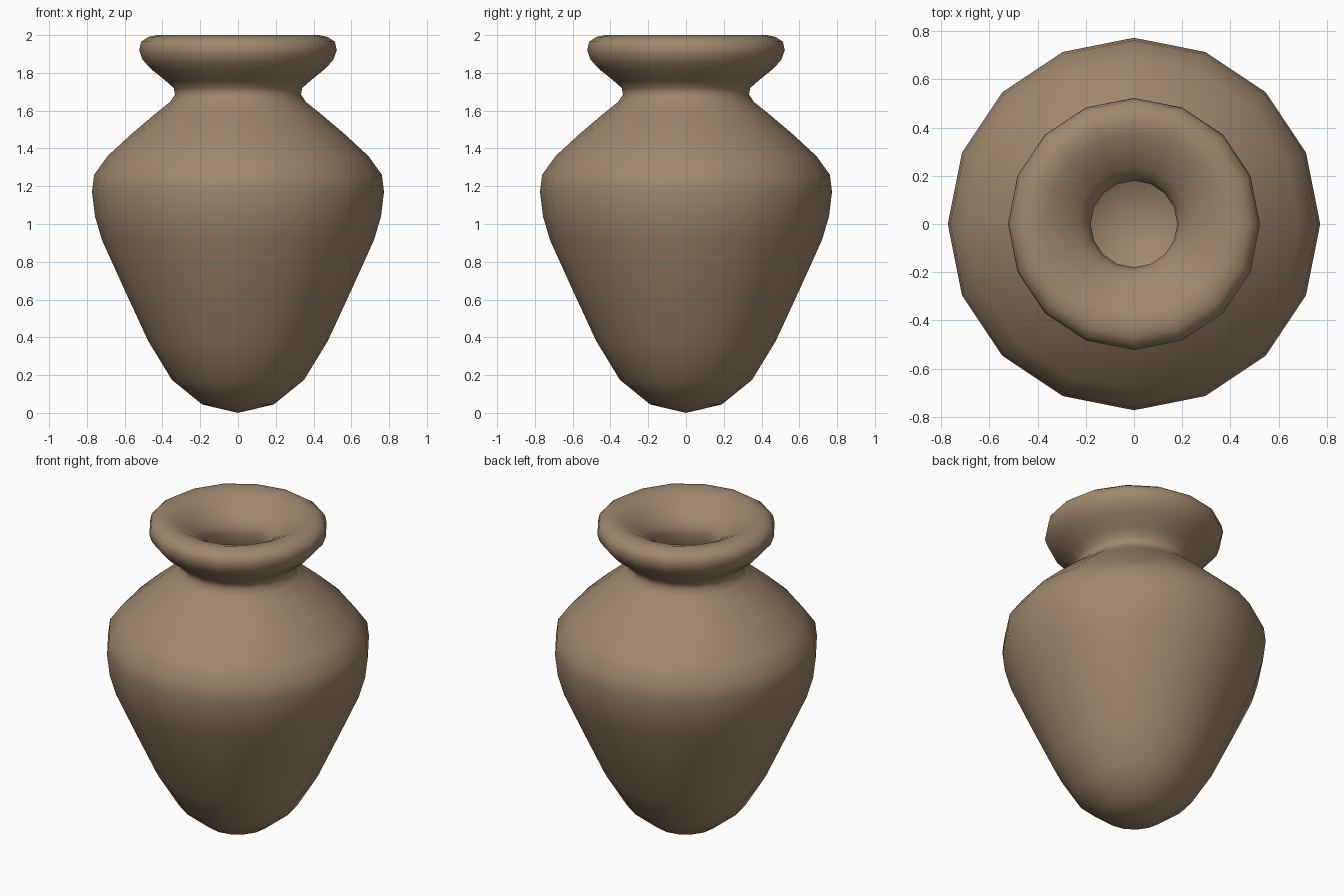
import bpy, bmesh, math

if "Cube" in bpy.data.objects:
    bpy.data.objects.remove(bpy.data.objects["Cube"])

SIDES = 16

# Profile (radius, height): outside from the base up, over the lip, down the inside
outer = [(0.19, 0.045), (0.35, 0.175), (0.475, 0.38), (0.60, 0.65), (0.72, 0.915),
         (0.757, 1.04), (0.773, 1.17), (0.762, 1.26), (0.69, 1.36), (0.56, 1.48),
         (0.43, 1.59), (0.36, 1.645), (0.334, 1.685), (0.34, 1.72), (0.385, 1.76),
         (0.46, 1.82), (0.505, 1.87), (0.523, 1.92), (0.513, 1.965), (0.475, 1.99),
         (0.43, 2.0)]
inner = [(0.37, 1.985), (0.30, 1.95), (0.235, 1.905), (0.195, 1.865), (0.18, 1.82),
         (0.19, 1.75), (0.22, 1.66), (0.40, 1.50), (0.60, 1.33), (0.655, 1.20),
         (0.63, 1.02), (0.50, 0.70), (0.37, 0.42), (0.20, 0.23)]


def ring(bm, r, z):
    return [bm.verts.new((r * math.cos(2 * math.pi * i / SIDES),
                          r * math.sin(2 * math.pi * i / SIDES), z))
            for i in range(SIDES)]


# Vase body: the profile turned round the axis
bm = bmesh.new()
rings = [ring(bm, r, z) for r, z in outer + inner]
base, floor = bm.verts.new((0, 0, 0)), bm.verts.new((0, 0, 0.17))
for i in range(SIDES):
    j = (i + 1) % SIDES
    for a, b in zip(rings, rings[1:]):
        bm.faces.new((a[i], a[j], b[j], b[i]))
    bm.faces.new((base, rings[0][j], rings[0][i]))
    bm.faces.new((floor, rings[-1][i], rings[-1][j]))
bmesh.ops.recalc_face_normals(bm, faces=bm.faces)
for f in bm.faces:
    f.smooth = True

mesh = bpy.data.meshes.new("vase")
bm.to_mesh(mesh)
bm.free()
vase = bpy.data.objects.new("vase", mesh)
bpy.context.collection.objects.link(vase)

# Clay colour
clay = bpy.data.materials.new("brown clay")
clay.diffuse_color = (0.35, 0.245, 0.15, 1)
clay.use_nodes = True
clay.node_tree.nodes["Principled BSDF"].inputs["Base Color"].default_value = clay.diffuse_color
mesh.materials.append(clay)
